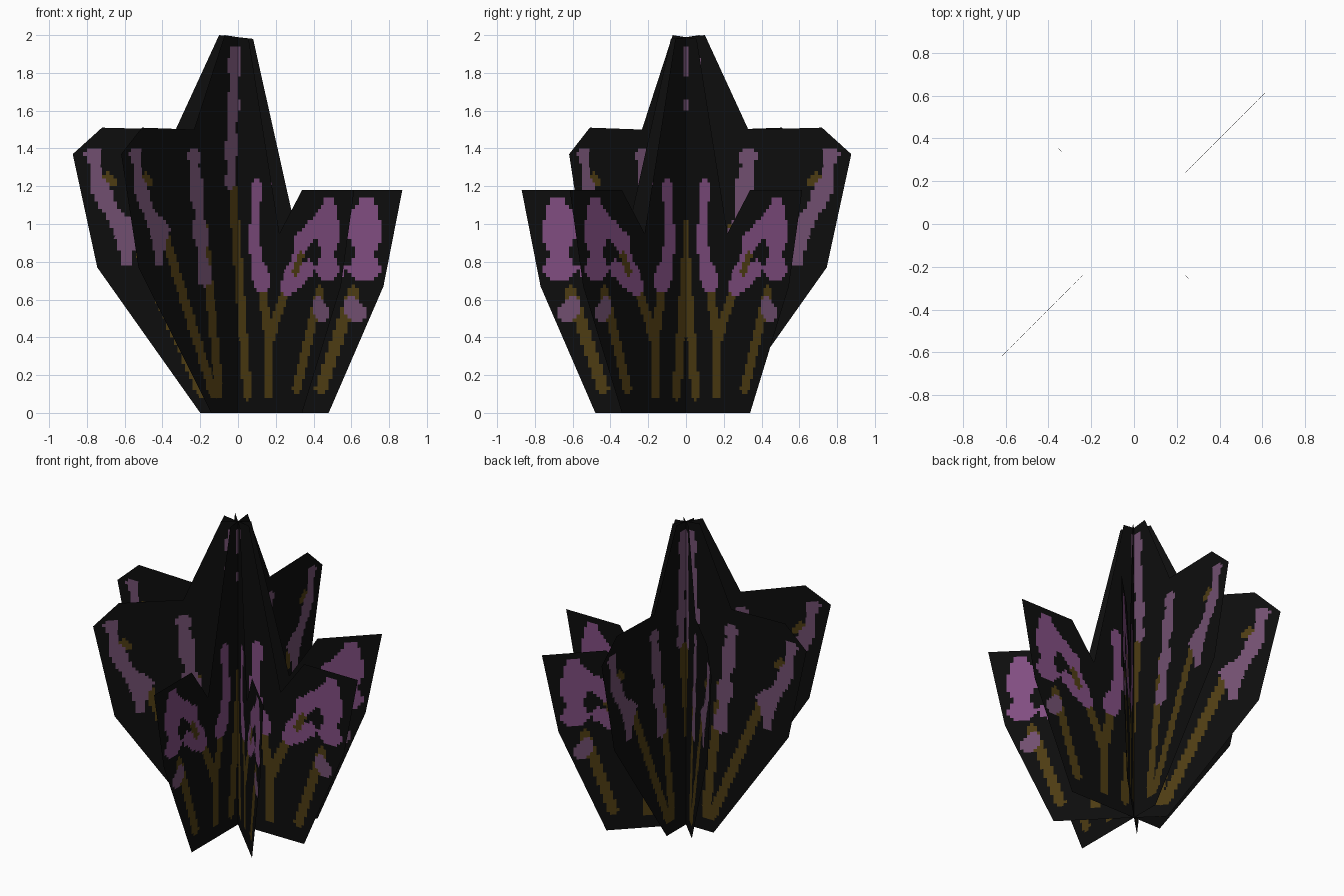
import bpy, bmesh, math
from mathutils import Vector

if "Cube" in bpy.data.objects:
    bpy.data.objects.remove(bpy.data.objects["Cube"])

# Flat colours
def mat(name, rgb):
    m = bpy.data.materials.new(name)
    m.diffuse_color = (*rgb, 1)
    m.use_nodes = True
    m.node_tree.nodes["Principled BSDF"].inputs["Base Color"].default_value = m.diffuse_color
    return m

MATS = [mat("near_black", (0.004, 0.004, 0.004)),
        mat("olive_stem", (0.075, 0.045, 0.006)),
        mat("violet_petal", (0.22, 0.075, 0.22)),
        mat("dusky_mauve", (0.165, 0.078, 0.16))]

# Card outline (u across, z up)
OUTLINE = [(-.2, 0), (.48, 0), (.77, .67), (.87, 1.18), (.48, 1.18), (.31, .95),
           (.08, 1.98), (-.1, 2), (-.33, 1.5), (-.54, 1.38), (-.72, 1.51),
           (-.875, 1.37), (-.745, .77)]

# Thin stems fanning out from the base: foot to tip
STEMS = [(.07, .1, -.04, 1.2), (.23, .11, .235, .4), (.235, .38, .18, .64),
         (.235, .38, .34, .62), (.44, .13, .61, .64), (-.14, .1, -.26, 1),
         (-.19, .11, -.56, .97)]

# Flower spikes: top to bottom, radius; edges are beaded by a wave
LEFT = [(-.02, 1.92, -.06, 1.23, .04), (-.33, 1.34, -.25, .71, .045),
        (-.77, 1.36, -.7, 1.1, .04), (-.7, 1.1, -.57, .97, .05),
        (-.59, .97, -.59, .83, .05)]
RIGHT = [(.14, 1.2, .12, .9, .036), (.13, .85, .18, .68, .055),
         (.68, 1.06, .67, .78, .075), (.63, 1.05, .48, .9, .045),
         (.48, .9, .37, .65, .05), (.53, .78, .42, .67, .04)]

def near(p, seg, r, bead=0):
    a, b = Vector(seg[:2]), Vector(seg[2:4])
    d = b - a
    t = min(1, max(0, (p - a).dot(d) / d.length_squared))
    return (p - a - d * t).length < r * (1 + bead * math.sin(28 * p.y))

def paint(p):
    # olive cores show through the petals in two places
    if near(p, (.43, .75, .47, .83), .024) or near(p, (-.69, 1.25, -.66, 1.21), .022):
        return 1
    if any(near(p, s, s[4], .25) for s in RIGHT):
        return 2
    if any(near(p, s, s[4], .25) for s in LEFT) or near(p, (.6, .57, .63, .53), .05):
        return 3
    return 1 if any(near(p, s, .031) for s in STEMS) else 0

# One card, cut by a fine grid so the painting follows cell edges
bm = bmesh.new()
bm.faces.new([bm.verts.new((u, 0, z)) for u, z in OUTLINE])
bmesh.ops.triangulate(bm, faces=bm.faces[:])
STEP = 0.02
for axis, lo, hi in ((Vector((1, 0, 0)), -.88, .88), (Vector((0, 0, 1)), 0, 2)):
    for i in range(1, int((hi - lo) / STEP)):
        bmesh.ops.bisect_plane(bm, geom=bm.verts[:] + bm.edges[:] + bm.faces[:],
                               plane_co=axis * (lo + i * STEP), plane_no=axis)
for f in bm.faces:
    c = f.calc_center_median()
    f.material_index = paint(Vector((c.x, c.z)))
mesh = bpy.data.meshes.new("flower_card")
for m in MATS:
    mesh.materials.append(m)
bm.to_mesh(mesh)
bm.free()

# Four crossed cards
for i, angle in enumerate((0, 45, -45, -90)):
    ob = bpy.data.objects.new(f"flower_card_{i + 1}", mesh)
    ob.rotation_euler.z = math.radians(angle)
    bpy.context.collection.objects.link(ob)
